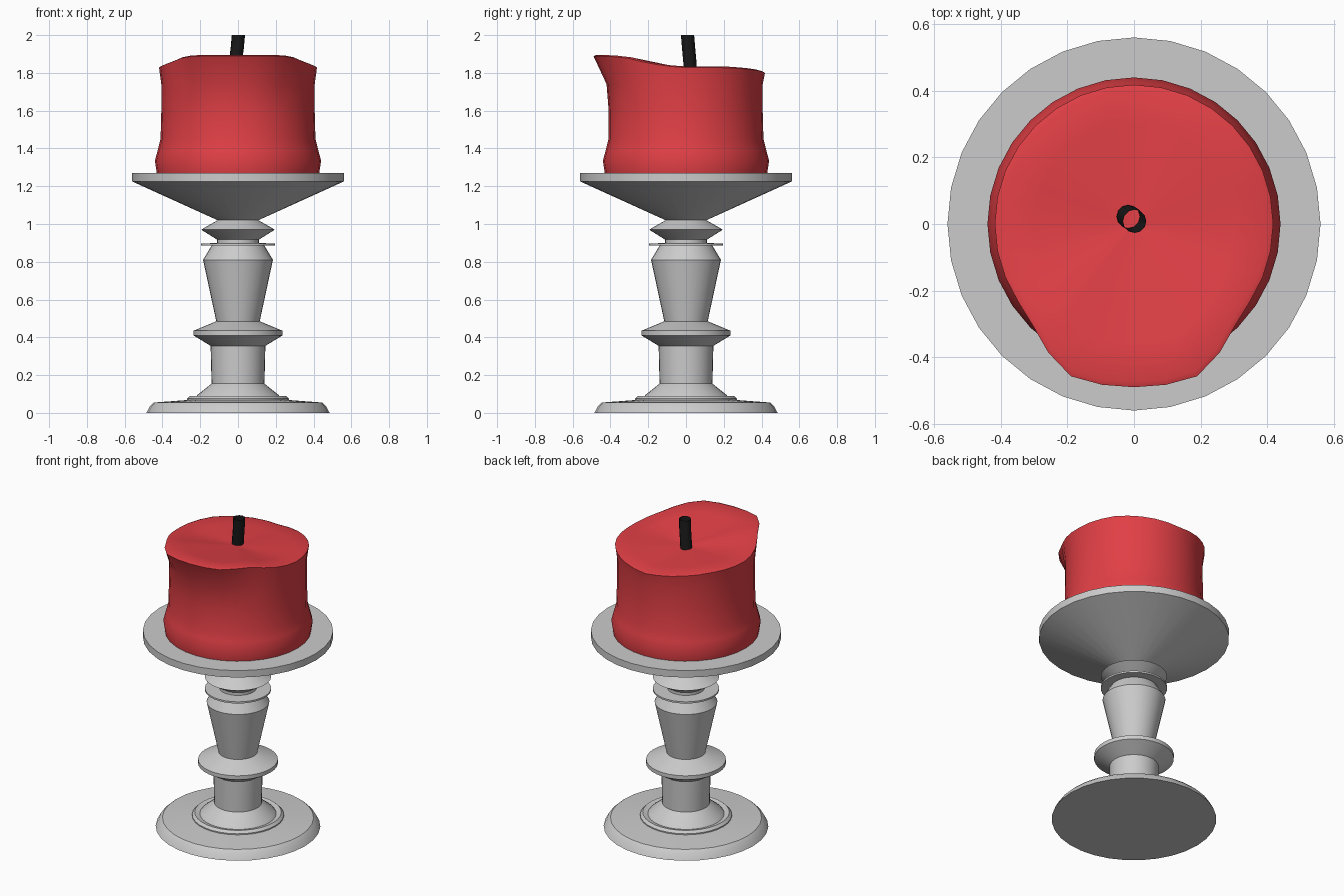
import bpy, bmesh, math
from mathutils import Vector

if "Cube" in bpy.data.objects:
    bpy.data.objects.remove(bpy.data.objects["Cube"])

SEG = 32


def material(name, color):
    m = bpy.data.materials.new(name)
    m.diffuse_color = color
    m.use_nodes = True
    m.node_tree.nodes["Principled BSDF"].inputs["Base Color"].default_value = m.diffuse_color
    return m


def skin(name, rings, cap_start=True, cap_end=True, mat=None, angle=30):
    """Bridge a list of equal-sized point rings into one mesh object."""
    bm = bmesh.new()
    loops = [[bm.verts.new(p) for p in ring] for ring in rings]
    n = len(loops[0])
    for a, b in zip(loops, loops[1:]):
        for i in range(n):
            j = (i + 1) % n
            bm.faces.new((a[i], a[j], b[j], b[i]))
    if cap_start:
        bm.faces.new(loops[0][::-1])
    if cap_end:
        bm.faces.new(loops[-1])
    me = bpy.data.meshes.new(name)
    bm.to_mesh(me)
    bm.free()
    ob = bpy.data.objects.new(name, me)
    bpy.context.collection.objects.link(ob)
    if mat:
        me.materials.append(mat)
    bpy.ops.object.select_all(action='DESELECT')
    ob.select_set(True)
    bpy.context.view_layer.objects.active = ob
    bpy.ops.object.shade_smooth_by_angle(angle=math.radians(angle))
    return ob


def circle(r, z, n=SEG, cx=0, cy=0):
    return [(cx + r * math.cos(2 * math.pi * i / n),
             cy + r * math.sin(2 * math.pi * i / n), z) for i in range(n)]


def lerp_table(table, x):
    for (x0, y0), (x1, y1) in zip(table, table[1:]):
        if x <= x1:
            return y0 + (y1 - y0) * (x - x0) / (x1 - x0)
    return table[-1][1]


# Turned candlestick: (radius, height)
profile = [(.485, 0), (.465, .037), (.445, .055), (.27, .068), (.27, .075),
           (.255, .09), (.225, .082), (.215, .095), (.14, .155), (.145, .355),
           (.235, .41), (.235, .435), (.115, .485), (.185, .81), (.14, .885),
           (.195, .886), (.195, .897), (.11, .899), (.11, .917), (.195, .97),
           (.108, 1.02), (.56, 1.225), (.56, 1.27)]
skin("candlestick", [circle(r, z) for r, z in profile])

# Melted candle: rim height and pouring lip vary with degrees away from the front
rim_z = [(0, 1.895), (30, 1.895), (45, 1.883), (58, 1.862), (75, 1.842),
         (90, 1.834), (125, 1.833), (150, 1.822), (180, 1.805)]
lip_r = [(0, .072), (11, .074), (23, .077), (34, .045), (45, .012), (57, 0), (180, 0)]


def candle_ring(r, z, lip, blend=0.0, drop=0.0):
    ring = []
    for i in range(SEG):
        a = 2 * math.pi * i / SEG
        d = abs((math.degrees(a) - 270 + 180) % 360 - 180)
        rr = r + lip * lerp_table(lip_r, d)
        zz = z + blend * (lerp_table(rim_z, d) - z) - drop
        ring.append((rr * math.cos(a), rr * math.sin(a), zz))
    return ring


candle = [candle_ring(.43, 1.27, 0), candle_ring(.44, 1.335, 0),
          candle_ring(.425, 1.39, 0), candle_ring(.41, 1.45, 0),
          candle_ring(.406, 1.6, .05), candle_ring(.406, 1.74, .2),
          candle_ring(.418, 1.8, 1, 1, .006), candle_ring(.402, 1.8, 1, 1)]
for t in (.75, .5, .25, .03):
    candle.append(candle_ring(.402 * t, 1.822, t, t))
skin("candle", candle, mat=material("red_wax", (.75, .05, .06, 1)), angle=50)

# Leaning open-ended wick
wick = [(-.02, .024, 1.79), (-.015, .021, 1.85), (-.004, .014, 1.93), (.002, .008, 2.0)]
skin("wick", [circle(.035, z, 12, x, y) for x, y, z in wick], False, False,
     material("black_wick", (.01, .01, .01, 1)))
